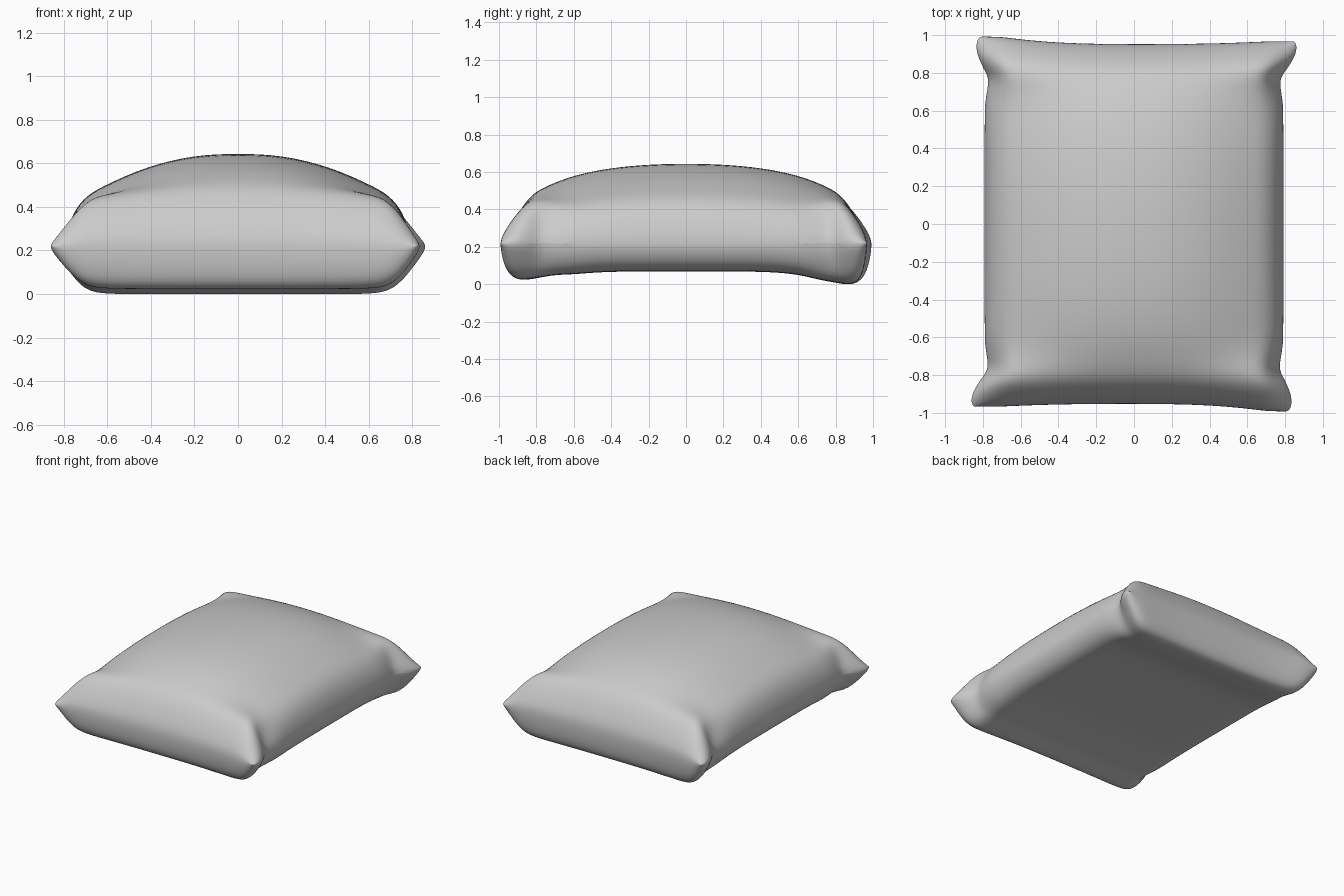
import bpy, bmesh

if "Cube" in bpy.data.objects:
    bpy.data.objects.remove(bpy.data.objects["Cube"])

SEAM = 0.22

# Half profiles across the width: |x|, top and bottom fullness at the belly, then at the ears
COLS = [(0, 1, 1, 1, 1), (0.2, 0.985, 1, 0.99, 1), (0.42, 0.86, 1, 0.94, 1),
        (0.60, 0.67, 1, 0.90, 1), (0.70, 0.55, 0.96, 0.84, 0.94),
        (0.765, 0.36, 0.66, 0.45, 0.44), (0.795, 0.14, 0.25, 0.14, 0.14), (0.80, 0, 0, 0, 0)]

# Half profiles along the length: |y|, top rise, bottom drop, side outline shift in x
ROWS = [(0, 0.428, 0.152, -0.008), (0.25, 0.42, 0.152, -0.008), (0.45, 0.396, 0.154, -0.008),
        (0.60, 0.362, 0.168, -0.008), (0.70, 0.325, 0.182, -0.020), (0.77, 0.293, 0.195, -0.035),
        (0.83, 0.255, 0.206, 0.018), (0.89, 0.175, 0.213, 0.050), (0.94, 0.075, 0.165, 0.050),
        (0.958, 0, 0, 0.022)]


def mirrored(half):
    """Full signed list of (sign, entry) from a half profile."""
    return [(-1, e) for e in reversed(half[1:])] + [(1, e) for e in half]


def point(col, row, top):
    (sx, (x, top_mid, bot_mid, top_ear, bot_ear)), (sy, (y, rise, drop, shift)) = col, row
    twist = sx * sy                       # opposite corners match, neighbours differ
    edge_x = max(0, (x - 0.55) / 0.25)    # pull only the outer columns
    edge_y = max(0, (y - 0.75) / 0.2)
    px = x + edge_x ** 2 * (shift + edge_y * 0.016 * twist)
    py = y + min(1, x / 0.7) ** 3 * edge_y * (0.027 - 0.012 * twist)
    ear = min(1, max(0, (y - 0.66) / 0.16))
    # extra dent where the ears fold against the sides
    dent = max(0, 1 - abs(y - 0.74) / 0.09) * max(0, 1 - abs(x - 0.755) / 0.05)
    if top:
        z = SEAM + rise * (top_mid + (top_ear - top_mid) * ear) - 0.06 * dent
    else:
        full = bot_mid + (bot_ear - bot_mid) * ear
        z = SEAM - (drop + (0.012 * sy if y > 0.6 and drop else 0)) * full
    return sx * px, sy * py, z


# Pillow: upper and lower skins joined along the seam
bm = bmesh.new()
cols, rows = mirrored(COLS), mirrored(ROWS)
for top in (True, False):
    grid = [[bm.verts.new(point(c, r, top)) for c in cols] for r in rows]
    for j in range(len(rows) - 1):
        for i in range(len(cols) - 1):
            quad = [grid[j][i], grid[j][i + 1], grid[j + 1][i + 1], grid[j + 1][i]]
            bm.faces.new(quad if top else quad[::-1])
bmesh.ops.remove_doubles(bm, verts=bm.verts, dist=0.0005)
bmesh.ops.recalc_face_normals(bm, faces=bm.faces)
for f in bm.faces:
    f.smooth = True

mesh = bpy.data.meshes.new("pillow")
bm.to_mesh(mesh)
bm.free()
pillow = bpy.data.objects.new("pillow", mesh)
bpy.context.collection.objects.link(pillow)

# Soft rounding
sub = pillow.modifiers.new("soften", 'SUBSURF')
sub.levels = sub.render_levels = 2
